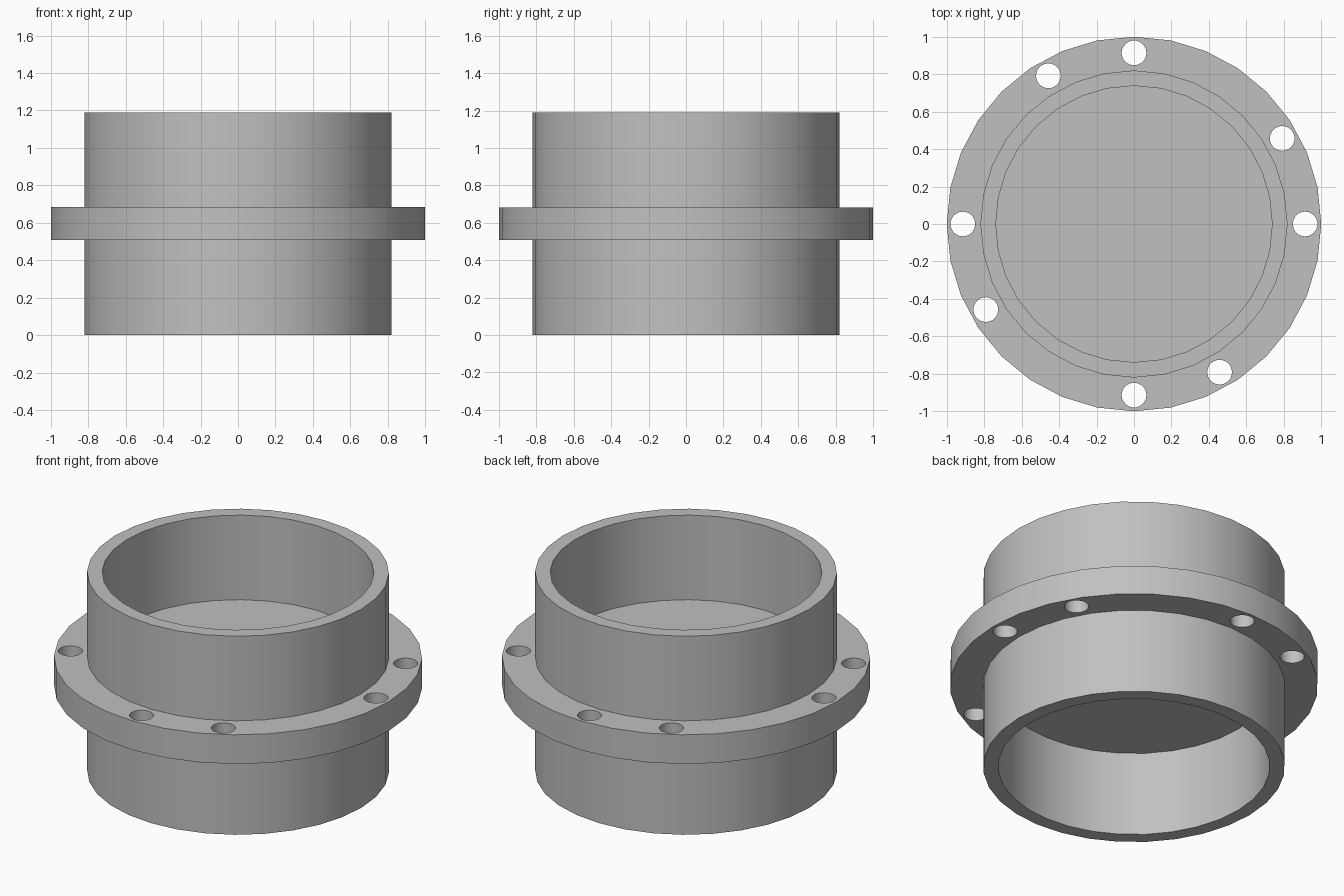
import bpy
import bmesh
from math import cos, sin, radians
from mathutils import Matrix

if "Cube" in bpy.data.objects:
    bpy.data.objects.remove(bpy.data.objects["Cube"], do_unlink=True)

SEGMENTS = 32
TUBE_R, BORE_R, FLANGE_R = 0.82, 0.738, 1.0
HEIGHT, FLANGE_LOW, FLANGE_TOP = 1.19, 0.508, 0.683
BOLT_R, HOLE_R = 0.914, 0.066

grey = bpy.data.materials.new("plain grey")
grey.use_nodes = True
colour = (0.53, 0.53, 0.53, 1)
grey.diffuse_color = colour
grey.node_tree.nodes["Principled BSDF"].inputs["Base Color"].default_value = colour


def make_object(name, bm):
    bmesh.ops.recalc_face_normals(bm, faces=bm.faces)
    mesh = bpy.data.meshes.new(name)
    bm.to_mesh(mesh)
    bm.free()
    mesh.materials.append(grey)
    obj = bpy.data.objects.new(name, mesh)
    bpy.context.collection.objects.link(obj)
    return obj


# Flanged sleeve with a solid web across the bore, turned from a half section
profile = [(0, FLANGE_LOW), (BORE_R, FLANGE_LOW), (BORE_R, 0), (TUBE_R, 0),
           (TUBE_R, FLANGE_LOW), (FLANGE_R, FLANGE_LOW),
           (FLANGE_R, FLANGE_TOP), (TUBE_R, FLANGE_TOP),
           (TUBE_R, HEIGHT), (BORE_R, HEIGHT), (BORE_R, FLANGE_TOP), (0, FLANGE_TOP)]
bm = bmesh.new()
verts = [bm.verts.new((r, 0, z)) for r, z in profile]
edges = [bm.edges.new(pair) for pair in zip(verts, verts[1:])]
bmesh.ops.spin(bm, geom=verts + edges, cent=(0, 0, 0), axis=(0, 0, 1),
               angle=radians(360), steps=SEGMENTS)
bmesh.ops.remove_doubles(bm, verts=bm.verts, dist=0.0001)
sleeve = make_object("flanged_sleeve", bm)

# Bolt holes: pairs at each quarter turn, thirty degrees apart
bm = bmesh.new()
for quarter in range(4):
    for offset in (0, 30):
        a = radians(90 * quarter + offset)
        place = Matrix.Translation((BOLT_R * cos(a), BOLT_R * sin(a),
                                    (FLANGE_LOW + FLANGE_TOP) / 2))
        bmesh.ops.create_cone(bm, cap_ends=True, segments=SEGMENTS, radius1=HOLE_R,
                              radius2=HOLE_R, depth=0.3, matrix=place)
cutter = make_object("bolt_hole_cutter", bm)
cutter.hide_render = True

holes = sleeve.modifiers.new("bolt_holes", 'BOOLEAN')
holes.operation = 'DIFFERENCE'
holes.solver = 'EXACT'
holes.object = cutter

# Apply the holes, then smooth the round walls
bpy.ops.object.select_all(action='DESELECT')
sleeve.select_set(True)
bpy.context.view_layer.objects.active = sleeve
bpy.ops.object.modifier_apply(modifier=holes.name)
bpy.data.objects.remove(cutter, do_unlink=True)
bpy.ops.object.shade_smooth_by_angle(angle=radians(30))
